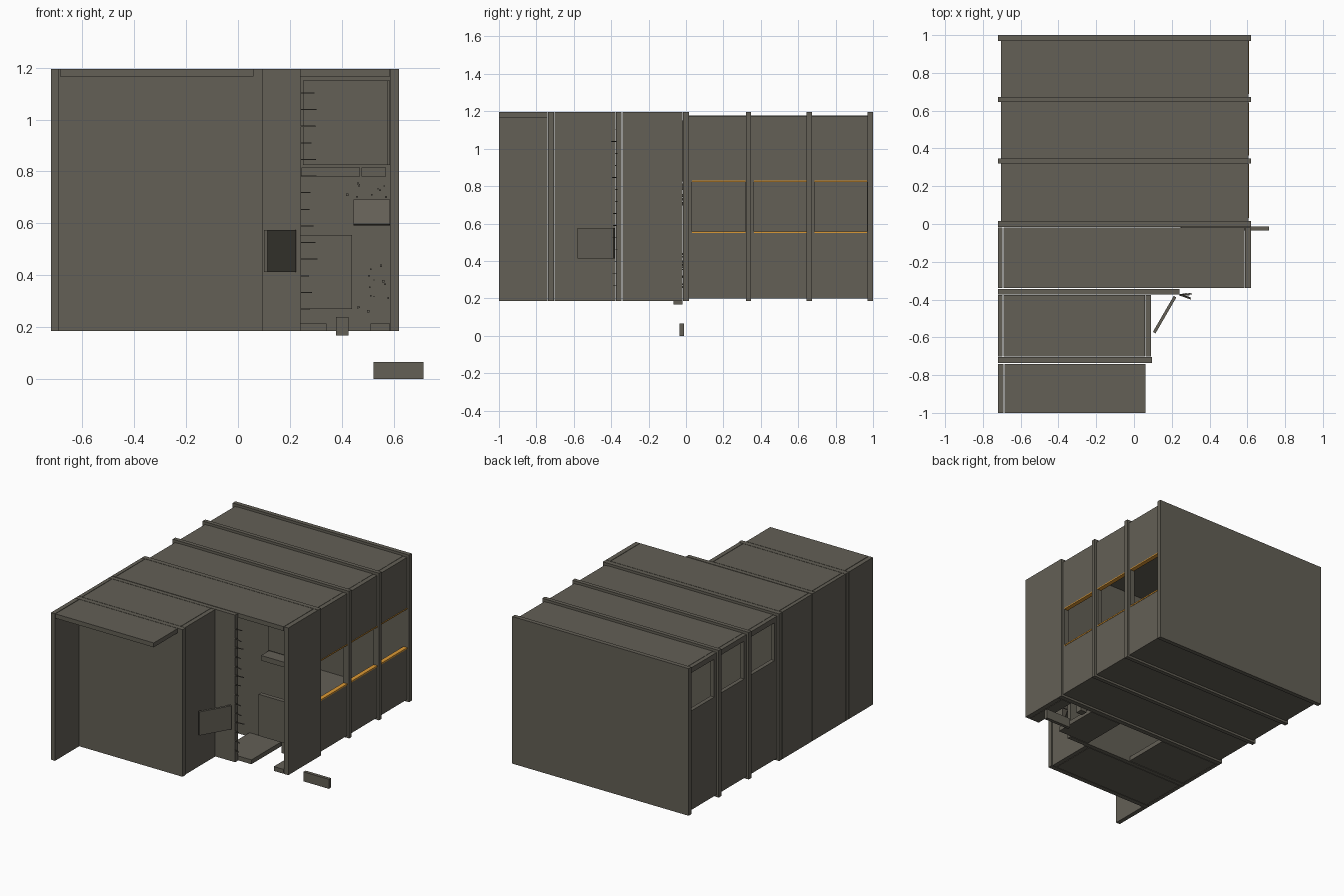
import bpy, bmesh, math, random
from mathutils import Matrix, Vector

if "Cube" in bpy.data.objects:
    bpy.data.objects.remove(bpy.data.objects["Cube"])

random.seed(4)


def material(name, rgb):
    m = bpy.data.materials.new(name)
    m.diffuse_color = (*rgb, 1)
    m.use_nodes = True
    m.node_tree.nodes["Principled BSDF"].inputs["Base Color"].default_value = m.diffuse_color
    return m


GREY = material("weathered grey", (0.125, 0.115, 0.092))
ORANGE = material("orange trim", (0.72, 0.32, 0.035))


def make(name, boxes, mat=GREY):
    """One object from boxes given as (x0, x1, y0, y1, z0, z1)."""
    bm = bmesh.new()
    for x0, x1, y0, y1, z0, z1 in boxes:
        mtx = Matrix.Translation(((x0 + x1) / 2, (y0 + y1) / 2, (z0 + z1) / 2))
        mtx = mtx @ Matrix.Diagonal((x1 - x0, y1 - y0, z1 - z0, 1))
        bmesh.ops.create_cube(bm, size=1, matrix=mtx)
    me = bpy.data.meshes.new(name)
    bm.to_mesh(me)
    bm.free()
    me.materials.append(mat)
    ob = bpy.data.objects.new(name, me)
    bpy.context.collection.objects.link(ob)
    return ob


def ring(x0, x1, y0, y1, z0, z1, t):
    """Rectangular hoop standing in the xz plane."""
    return [(x0, x0 + t, y0, y1, z0, z1), (x1 - t, x1, y0, y1, z0, z1),
            (x0 + t, x1 - t, y0, y1, z0, z0 + t), (x0 + t, x1 - t, y0, y1, z1 - t, z1)]


def side_wall(x0, x1, y0, y1, z0, z1, wy0, wy1, wz0, wz1):
    """Wall in the yz plane with one window opening."""
    return [(x0, x1, y0, y1, z0, wz0), (x0, x1, y0, y1, wz1, z1),
            (x0, x1, y0, wy0, wz0, wz1), (x0, x1, wy1, y1, wz0, wz1)]


L, R, B, T = -0.72, 0.62, 0.185, 1.195      # hull limits

# Rear hull: end wall, partition and ribs
make("rear_wall", [(L, R, 0.97, 1.0, B, T)])
make("partition", [(L, R, -0.015, 0.017, B, T)])
for i, y in enumerate((0.32, 0.645)):
    make(f"rib_{i + 1}", ring(L, R, y, y + 0.028, B, T, 0.045))

# Rear bays: roof, floor, windowed sides and orange window trims
for i, (y0, y1) in enumerate(((0.017, 0.32), (0.348, 0.645), (0.673, 0.97))):
    n = i + 1
    make(f"bay_roof_{n}", [(-0.675, 0.575, y0, y1, 1.15, 1.178)])
    make(f"bay_floor_{n}", [(-0.675, 0.575, y0, y1, 0.2, 0.228)])
    make(f"bay_left_wall_{n}",
         side_wall(-0.703, -0.675, y0, y1, 0.2, 1.176, y0 + 0.025, y1 - 0.025, 0.88, 1.14))
    make(f"bay_right_wall_{n}",
         side_wall(0.575, 0.605, y0, y1, 0.2, 1.176, y0 + 0.015, y1 - 0.002, 0.555, 0.825))
    make(f"window_trim_{n}",
         [(0.58, 0.608, y0 + 0.015, y1 - 0.002, 0.549, 0.558),
          (0.58, 0.608, y0 + 0.015, y1 - 0.002, 0.822, 0.829)], ORANGE)

# Entrance room: side walls, roof and a broken floor
make("room_left_wall", [(L, -0.695, -0.34, -0.018, B, T)])
make("room_right_wall", [(0.588, R, -0.34, -0.018, B, T)])
make("room_roof", [(-0.692, 0.585, -0.34, -0.018, T - 0.03, T)])
make("room_floor", [(-0.692, -0.25, -0.34, -0.018, B, B + 0.03),
                    (0.1, 0.34, -0.34, -0.018, B, B + 0.03),
                    (0.51, 0.585, -0.34, -0.018, B, B + 0.03)])
make("front_partition", [(L, 0.24, -0.374, -0.345, B, T)])

# Room fittings: upper panel with frame, shelves and a low locker
make("upper_panel", [(0.25, 0.575, -0.03, -0.014, 0.825, 1.15)])
make("upper_panel_edge", [(0.575, 0.585, -0.05, -0.014, 0.825, 1.15)])
make("shelf", [(0.245, 0.47, -0.1, -0.014, 0.78, 0.815),
               (0.475, 0.57, -0.1, -0.014, 0.78, 0.815)])
make("locker", [(0.24, 0.44, -0.12, -0.09, 0.27, 0.555)])
bracket = make("wall_bracket", [(-0.07, 0.07, -0.01, 0.01, -0.05, 0.05)])
bracket.location = (0.515, -0.08, 0.642)
bracket.rotation_euler = (math.radians(-20), 0, 0)

# Narrow front section
make("front_left_wall", [(L, -0.695, -0.702, -0.377, B, T)])
make("front_right_wall", [(0.06, 0.09, -0.702, -0.377, B, T)])
make("front_roof", [(-0.692, 0.057, -0.702, -0.377, T - 0.03, T)])
make("front_floor", [(-0.692, 0.057, -0.702, -0.377, B, B + 0.03)])
make("front_wall", [(L, 0.095, -0.737, -0.705, B, T)])

# Open porch: left wall and overhanging roof
make("porch_wall", [(L, -0.69, -1.0, -0.74, B, T)])
make("porch_roof", [(-0.686, 0.06, -1.0, -0.74, T - 0.03, T)])

# Loose pieces: angled sign plate, fallen plank and hanging block
plate = make("angled_plate", [(-0.11, 0.11, -0.008, 0.008, -0.081, 0.081)])
plate.location = (0.162, -0.48, 0.494)
plate.rotation_euler = (0, 0, math.atan2(0.19, 0.11))
make("fallen_plank", [(0.522, 0.715, -0.035, -0.012, 0.0, 0.065)])
make("hanging_block", [(0.378, 0.426, -0.066, -0.02, 0.168, 0.24)])

# Splinters along the torn edge of the front partition
for i in range(14):
    s = make(f"splinter_{i + 1}", [(0, random.uniform(0.03, 0.07), -0.003, 0.003, -0.002, 0.002)])
    s.location = (0.24, -0.375, 0.27 + i * 0.064)
    s.rotation_euler = (0, 0, random.uniform(-0.4, 0.2))

# Small debris scattered over the room's back wall
debris = []
for i in range(24):
    x = random.uniform(0.42, 0.58)
    z = random.choice((random.uniform(0.22, 0.45), random.uniform(0.7, 0.76)))
    r = random.uniform(0.002, 0.005)
    debris.append((x - r, x + r, -0.022, -0.014, z - r, z + r))
make("debris", debris)
